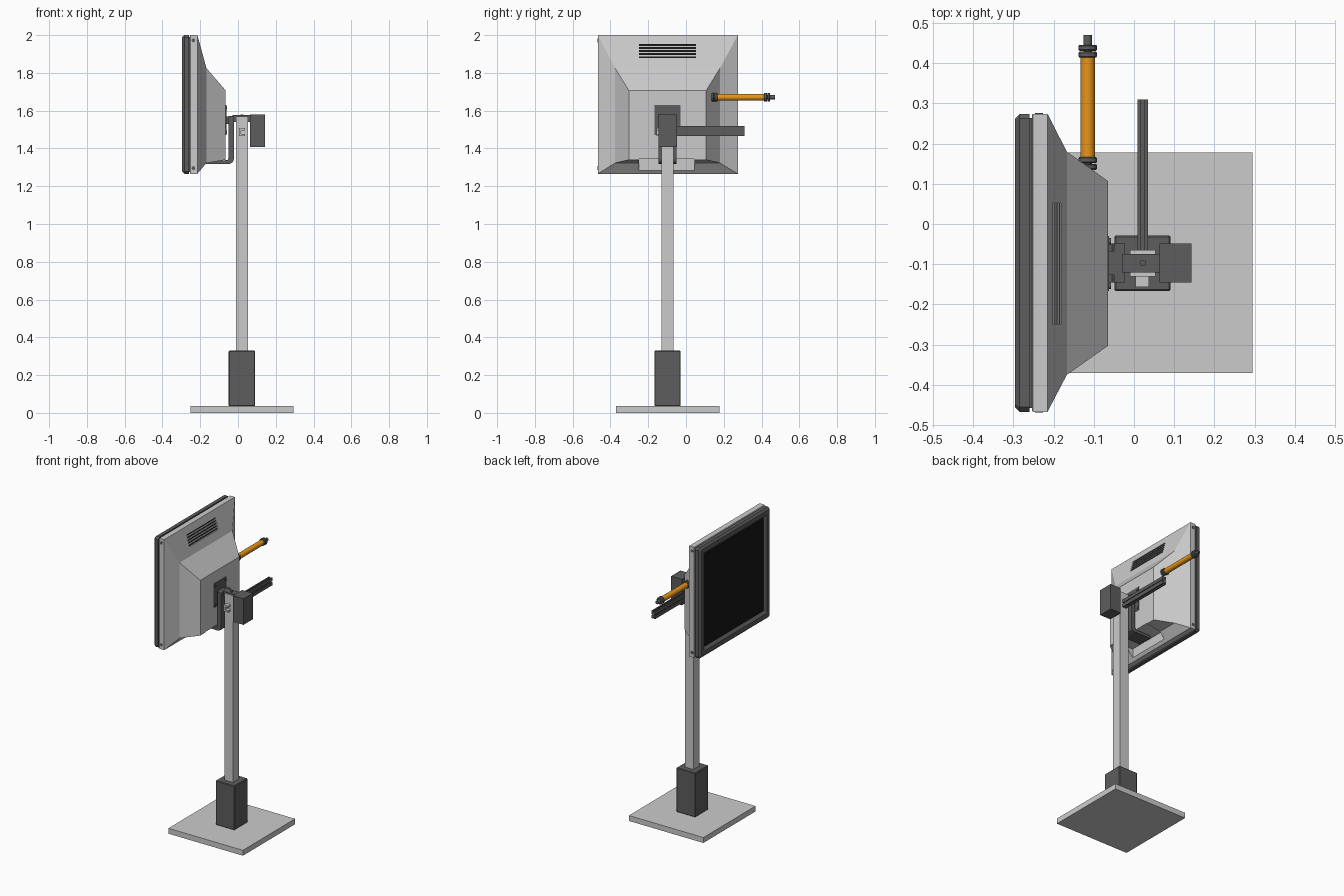
import bpy, bmesh, math
from mathutils import Matrix

if "Cube" in bpy.data.objects:
    bpy.data.objects.remove(bpy.data.objects["Cube"])


def mat(name, c):
    m = bpy.data.materials.new(name)
    m.diffuse_color = (*c, 1)
    m.use_nodes = True
    m.node_tree.nodes["Principled BSDF"].inputs["Base Color"].default_value = m.diffuse_color
    return m


DARK = mat("dark_grey", (0.11, 0.11, 0.11))
BLACK = mat("black", (0.008, 0.008, 0.008))
ORANGE = mat("orange", (0.8, 0.3, 0.01))


def finish(name, bm, m=None, bevel=0):
    bmesh.ops.recalc_face_normals(bm, faces=bm.faces[:])
    if bevel:
        bmesh.ops.bevel(bm, geom=bm.edges[:], offset=bevel, segments=1, affect='EDGES')
    me = bpy.data.meshes.new(name)
    bm.to_mesh(me)
    bm.free()
    ob = bpy.data.objects.new(name, me)
    bpy.context.collection.objects.link(ob)
    if m:
        me.materials.append(m)
    return ob


def box(name, x, y, z, m=None, bevel=0):
    bm = bmesh.new()
    bmesh.ops.create_cube(bm, size=1)
    for v in bm.verts:
        v.co = [(a + b) / 2 + c * (b - a) for (a, b), c in zip((x, y, z), v.co)]
    return finish(name, bm, m, bevel)


def loft(name, rings, m=None):
    # rings: (x, y0, y1, z0, z1, corner chamfer)
    bm = bmesh.new()
    loops = []
    for x, y0, y1, z0, z1, c in rings:
        if c:
            pts = [(y0 + c, z0), (y1 - c, z0), (y1, z0 + c), (y1, z1 - c),
                   (y1 - c, z1), (y0 + c, z1), (y0, z1 - c), (y0, z0 + c)]
        else:
            pts = [(y0, z0), (y1, z0), (y1, z1), (y0, z1)]
        loops.append([bm.verts.new((x, *p)) for p in pts])
    for a, b in zip(loops, loops[1:]):
        for i in range(len(a)):
            j = (i + 1) % len(a)
            bm.faces.new((a[i], a[j], b[j], b[i]))
    bm.faces.new(loops[0])
    bm.faces.new(loops[-1])
    return finish(name, bm, m)


def prism(name, pts, y0, y1, m=None):
    # x-z profile extruded along y
    bm = bmesh.new()
    f = bm.faces.new([bm.verts.new((x, y0, z)) for x, z in pts])
    new = bmesh.ops.extrude_face_region(bm, geom=[f])["geom"]
    bmesh.ops.translate(bm, vec=(0, y1 - y0, 0),
                        verts=[g for g in new if isinstance(g, bmesh.types.BMVert)])
    return finish(name, bm, m)


def rod(name, axis, c, r, length, m=None, sides=24, bevel=0):
    bm = bmesh.new()
    bmesh.ops.create_cone(bm, cap_ends=True, segments=sides, radius1=r, radius2=r, depth=length)
    rot = {'x': Matrix.Rotation(math.pi / 2, 4, 'Y'), 'y': Matrix.Rotation(math.pi / 2, 4, 'X'),
           'z': Matrix()}[axis]
    bm.transform(Matrix.Translation(c) @ rot)
    ob = finish(name, bm, m, bevel)
    if sides > 8:
        bpy.context.view_layer.objects.active = ob
        ob.select_set(True)
        bpy.ops.object.shade_smooth_by_angle(angle=math.radians(35))
        ob.select_set(False)
    return ob


def cut(target, cutter):
    md = target.modifiers.new("cut", 'BOOLEAN')
    md.operation = 'DIFFERENCE'
    md.solver = 'EXACT'
    md.object = cutter
    bpy.context.view_layer.objects.active = target
    bpy.ops.object.modifier_apply(modifier=md.name)
    bpy.data.objects.remove(cutter)


# Stand
box("base_plate", (-0.252, 0.295), (-0.37, 0.178), (0, 0.036))
box("post_sleeve", (-0.049, 0.091), (-0.167, -0.028), (0.036, 0.33), DARK, 0.004)
box("post", (-0.01, 0.054), (-0.13, -0.065), (0.3, 1.57))

# Monitor front bezel and screen
Y0, Y1, Z0, Z1 = -0.467, 0.274, 1.266, 2.0


def inset(x, d, c):
    return (x, Y0 + d, Y1 - d, Z0 + d, Z1 - d, c)


loft("bezel", [inset(-0.26, 0, 0.012), inset(-0.284, 0, 0.012), inset(-0.296, 0.012, 0.008),
               inset(-0.296, 0.04, 0.004), inset(-0.28, 0.06, 0.002)], DARK)
box("screen", (-0.283, -0.278), (Y0 + 0.06, Y1 - 0.06), (Z0 + 0.06, Z1 - 0.06), BLACK)
box("bezel_seam", (-0.262, -0.25), (Y0 + 0.01, Y1 - 0.01), (Z0 + 0.01, Z1 - 0.01), DARK)

# Rear shell with stepped taper
shell = loft("rear_shell", [
    inset(-0.254, 0.003, 0), inset(-0.251, 0, 0), inset(-0.215, 0, 0),
    (-0.167, -0.375, 0.18, 1.323, 1.825, 0), (-0.065, -0.303, 0.107, 1.34, 1.707, 0)])
cut(shell, box("recess_cutter", (-0.2, 0), (-0.25, 0.045), (1.2, 1.344)))

# Vent slots with dark inlays
for i in range(5):
    z = 1.878 + 0.016 * i
    x = -0.215 + (2 - z) * 0.27
    cut(shell, box("vent_cutter", (x - 0.014, x + 0.02), (-0.25, 0.052), (z, z + 0.01)))
    box(f"vent_slot_{i}", (x - 0.016, x - 0.007), (-0.25, 0.052), (z, z + 0.01), BLACK)

# Rim screws
for y in (Y0, Y1):
    for z in (1.296, 1.972):
        rod("rim_screw", 'y', (-0.236, y, z), 0.01, 0.004, DARK, 16)

# Mounting plate, bracket and tilt head
YM = -0.097
box("mount_plate", (-0.068, -0.062), (-0.166, -0.03), (1.47, 1.63), DARK)
for y in (-0.153, -0.043):
    for z in (1.487, 1.613):
        rod("plate_screw", 'x', (-0.061, y, z), 0.008, 0.008, DARK, 16)
prism("support_bracket", [
    (-0.17, 1.318), (-0.045, 1.318), (-0.029, 1.325), (-0.022, 1.342), (-0.022, 1.572),
    (-0.05, 1.572), (-0.05, 1.35), (-0.055, 1.338), (-0.17, 1.334)], YM - 0.048, YM + 0.048, DARK)
box("hinge_block", (-0.064, -0.045), (YM - 0.03, YM + 0.03), (1.53, 1.57), DARK)
box("neck", (-0.03, 0.07), (YM - 0.023, YM + 0.023), (1.54, 1.576), DARK)
rod("neck_bolt", 'z', (0.022, YM, 1.577), 0.008, 0.008, DARK, 16)
box("counter_block", (0.064, 0.143), (YM - 0.049, YM + 0.049), (1.407, 1.58), DARK)

# Side rail: slotted extrusion through the post
prism("side_rail", [
    (0.009, 1.467), (0.018, 1.467), (0.018, 1.474), (0.026, 1.474), (0.026, 1.467), (0.035, 1.467),
    (0.035, 1.488), (0.03, 1.488), (0.03, 1.496), (0.035, 1.496), (0.035, 1.518),
    (0.026, 1.518), (0.026, 1.511), (0.018, 1.511), (0.018, 1.518), (0.009, 1.518),
    (0.009, 1.496), (0.014, 1.496), (0.014, 1.488), (0.009, 1.488)], -0.065, 0.31, DARK)
prism("rail_tab", [
    (0.004, 1.465), (0.037, 1.465), (0.037, 1.476), (0.015, 1.476), (0.015, 1.496),
    (0.037, 1.496), (0.037, 1.507), (0.004, 1.507)], -0.156, -0.125)

# Orange grip handle with hex nuts
HX, HZ = -0.115, 1.671
rod("handle_grip", 'y', (HX, 0.285, HZ), 0.018, 0.26, ORANGE, 24)
rod("handle_core", 'y', (HX, 0.302, HZ), 0.011, 0.336, DARK, 16)
for i, y in enumerate((0.142, 0.159, 0.421, 0.438)):
    rod(f"handle_nut_{i}", 'y', (HX, y, HZ), 0.024, 0.015, DARK, 8, 0.003)
